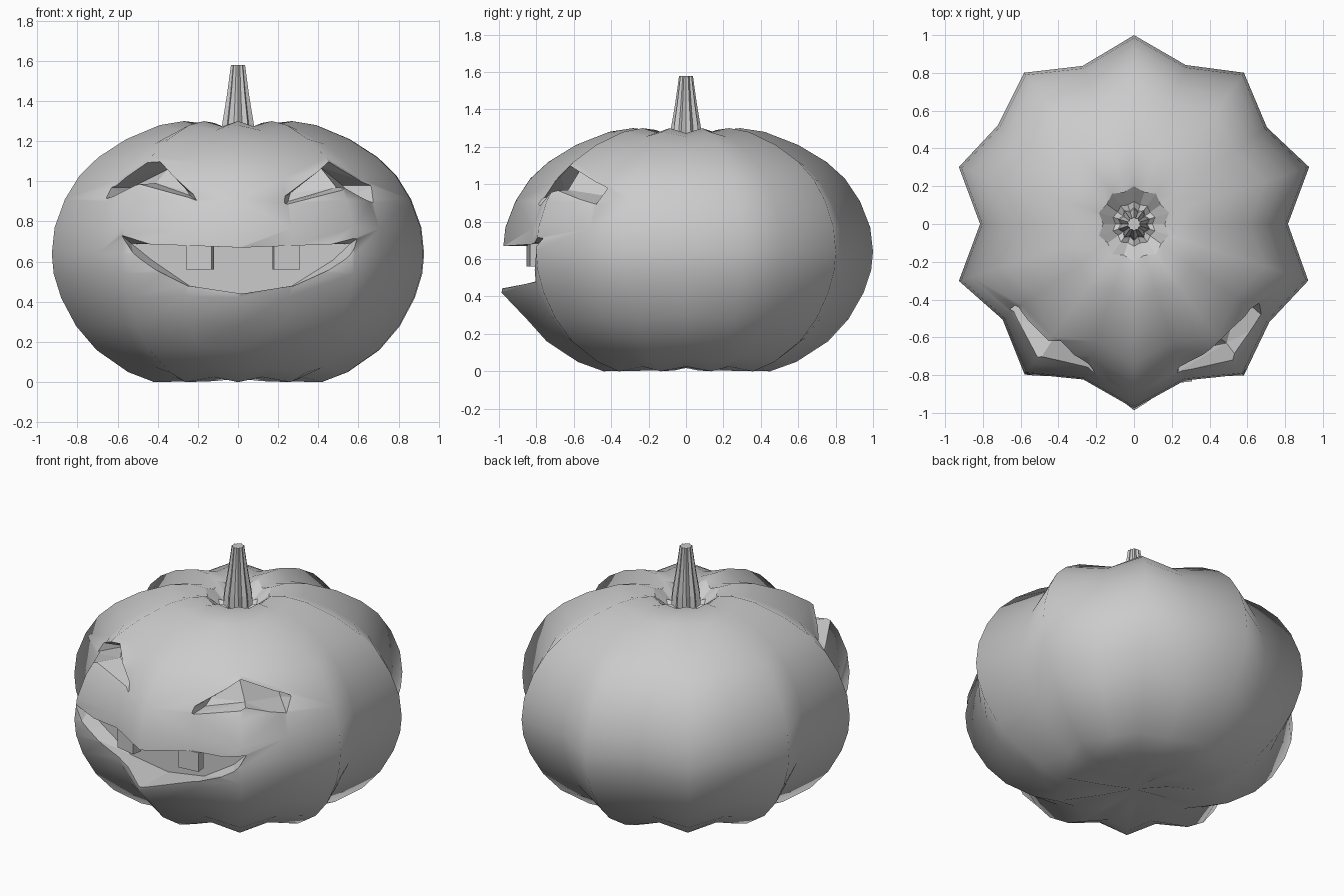
import bpy, bmesh
from math import sin, cos, pi
from mathutils import Vector

cube = bpy.data.objects.get("Cube")
if cube:
    bpy.data.objects.remove(cube)

grey = bpy.data.materials.new("plain_grey")
grey.use_nodes = True
COLOR = (0.6, 0.6, 0.6, 1)
grey.diffuse_color = COLOR
grey.node_tree.nodes["Principled BSDF"].inputs["Base Color"].default_value = COLOR


def make_object(name, bm):
    bmesh.ops.recalc_face_normals(bm, faces=bm.faces)
    mesh = bpy.data.meshes.new(name)
    bm.to_mesh(mesh)
    bm.free()
    mesh.materials.append(grey)
    obj = bpy.data.objects.new(name, mesh)
    bpy.context.collection.objects.link(obj)
    return obj


def fluted(name, profile, radii, groove_z, mid_z, flat_from):
    """Ten-lobed turned form; every second column is a groove."""
    bm = bmesh.new()
    rings = []
    for r, z in profile:
        ring = []
        for i, k in enumerate(radii):
            a = pi / 2 + i * pi / 10
            kz = groove_z if i % 2 else 1
            ring.append(bm.verts.new((r * k * cos(a), r * k * sin(a), mid_z + (z - mid_z) * kz)))
        rings.append(ring)
    for n, (low, high) in enumerate(zip(rings, rings[1:])):
        for i in range(20):
            j = (i + 1) % 20
            f = bm.faces.new((low[i], low[j], high[j], high[i]))
            f.smooth = n < flat_from
    for ring in (rings[0], rings[-1]):
        centre = bm.verts.new((0, 0, sum(v.co.z for v in ring) / 20))
        for i in range(20):
            f = bm.faces.new((ring[i], ring[(i + 1) % 20], centre))
            f.smooth = ring is rings[0] and flat_from > 0
    return make_object(name, bm)


def carve(target, surface, back, reach):
    """Cut a hollow whose sides run from the back outline out through the surface."""
    bm = bmesh.new()
    inner = [bm.verts.new(p) for p in back]
    outer = [bm.verts.new(Vector(b) + (Vector(s) - Vector(b)) * reach)
             for s, b in zip(surface, back)]
    n = len(inner)
    for i in range(n):
        j = (i + 1) % n
        bm.faces.new((inner[i], inner[j], outer[j], outer[i]))
    for ring in (inner, outer):
        if n == 6:  # eyes fold along the line from brow to lower middle
            bm.faces.new((ring[0], ring[1], ring[2], ring[5]))
            bm.faces.new((ring[2], ring[3], ring[4], ring[5]))
        else:
            bm.faces.new(ring)
    bmesh.ops.triangulate(bm, faces=bm.faces)
    cutter = make_object("cutter", bm)
    cutter.hide_render = True
    mod = target.modifiers.new("carve", "BOOLEAN")
    mod.object, mod.operation, mod.solver = cutter, "DIFFERENCE", "EXACT"
    bpy.context.view_layer.objects.active = target
    bpy.ops.object.modifier_apply(modifier=mod.name)
    bpy.data.objects.remove(cutter)


# Pumpkin body with slightly uneven lobes and a sunken pit around the stem
body_profile = [(0.2, 0.005), (0.45, 0.0), (0.59, 0.05), (0.76, 0.16), (0.87, 0.28),
                (0.95, 0.42), (0.99, 0.54), (1.0, 0.64), (0.985, 0.77), (0.93, 0.91),
                (0.85, 1.03), (0.75, 1.12), (0.6, 1.21), (0.42, 1.28), (0.29, 1.3),
                (0.2, 1.29), (0.12, 1.23)]
lobes = [1.0, 0.88, 0.99, 0.89, 0.975, 0.815, 0.975, 0.86, 0.985, 0.87,
         0.98, 0.875, 0.99, 0.885, 0.97, 0.815, 0.975, 0.87, 0.99, 0.885]
body = fluted("pumpkin_body", body_profile, lobes, 0.96, 0.63, 15)

# Front lobe juts out a little to form the lower lip
for v in body.data.vertices:
    if v.co.y < -0.86 and v.co.z < 0.5 and abs(v.co.x) < 0.1:
        v.co.y -= 0.055

# Left eye
carve(body,
      [(0.24, -0.74, 0.89), (0.24, -0.74, 0.93), (0.47, -0.64, 1.11),
       (0.62, -0.40, 0.98), (0.65, -0.46, 0.90), (0.55, -0.71, 0.965)],
      [(0.25, -0.68, 0.90), (0.26, -0.64, 0.94), (0.41, -0.57, 1.07),
       (0.52, -0.35, 0.98), (0.56, -0.38, 0.93), (0.49, -0.63, 0.97)], 1.7)
# Right eye
carve(body,
      [(-0.22, -0.75, 0.915), (-0.23, -0.74, 0.94), (-0.40, -0.64, 1.11),
       (-0.60, -0.41, 0.97), (-0.63, -0.43, 0.92), (-0.5, -0.72, 0.985)],
      [(-0.24, -0.69, 0.93), (-0.25, -0.68, 0.95), (-0.35, -0.55, 1.06),
       (-0.53, -0.36, 0.97), (-0.55, -0.37, 0.94), (-0.41, -0.58, 0.99)], 1.7)

# Grinning mouth, its ceiling dropping towards the back
lips = [(-0.59, 0.74), (-0.48, 0.61), (-0.27, 0.48), (0.02, 0.44), (0.3, 0.48),
        (0.53, 0.61), (0.62, 0.73), (0.02, 0.67)]
carve(body, [(x, -0.8 if abs(x) > 0.4 else -1.0, z) for x, z in lips],
      [(x * 0.9, -0.72, min(z, 0.69)) for x, z in lips], 1.8)

# Two teeth hanging from the upper lip
for name, x, turn in (("right_tooth", -0.19, -0.2), ("left_tooth", 0.24, 0.1)):
    bm = bmesh.new()
    bmesh.ops.create_cube(bm, size=1)
    tooth = make_object(name, bm)
    tooth.scale = (0.13, 0.06, 0.12)
    tooth.location = (x, -0.81, 0.62)
    tooth.rotation_euler.z = turn

# Fluted tapering stem
fluted("stem", [(0.09, 1.2), (0.082, 1.29), (0.058, 1.43), (0.037, 1.58)], [1, 0.8] * 10, 1, 1.4, 0)
